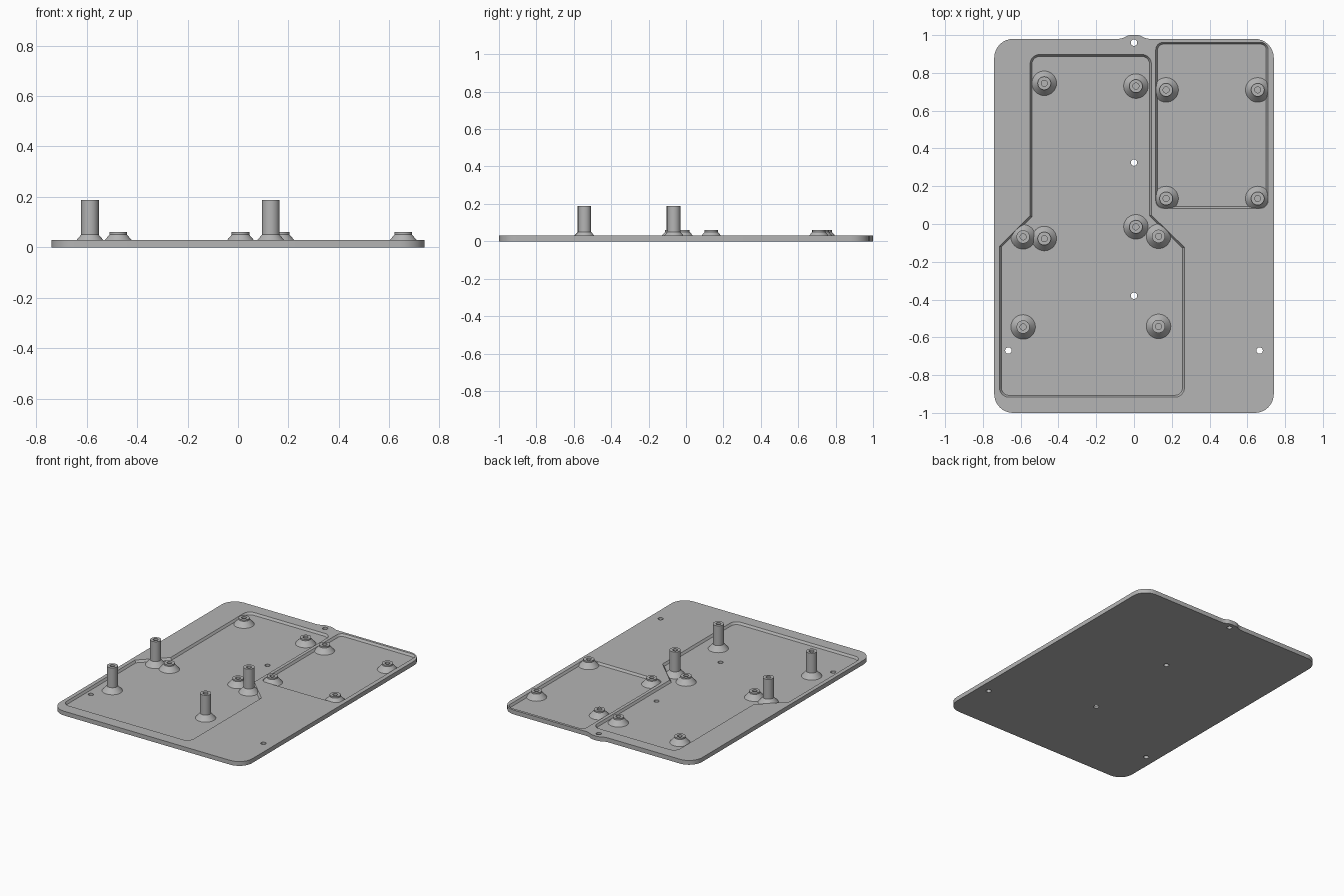
import bpy, bmesh, math
from mathutils import Vector

if "Cube" in bpy.data.objects:
    bpy.data.objects.remove(bpy.data.objects["Cube"])

TOP, FLOOR, DRAFT = 0.03, 0.015, 0.01

grey = bpy.data.materials.new("plate grey")
grey.diffuse_color = (0.46, 0.46, 0.46, 1)
grey.use_nodes = True
grey.node_tree.nodes["Principled BSDF"].inputs["Base Color"].default_value = grey.diffuse_color


def rounded(corners, inset=0.0, steps=8):
    """Counter-clockwise outline from (x, y, radius) corners, moved inward and filleted."""
    pts = [Vector(c[:2]) for c in corners]
    n = len(pts)
    moved = []
    for i in range(n):
        a = (pts[i] - pts[i - 1]).normalized()
        b = (pts[(i + 1) % n] - pts[i]).normalized()
        na, nb = Vector((-a.y, a.x)), Vector((-b.y, b.x))
        moved.append(pts[i] + (na + nb) * (inset / (1 + na.dot(nb))))
    out = []
    for i, p in enumerate(moved):
        r = corners[i][2]
        if r == 0:
            out.append(p)
            continue
        r -= inset
        a = (p - moved[i - 1]).normalized()
        b = (moved[(i + 1) % n] - p).normalized()
        turn = a.angle_signed(b) * -1
        side = 1 if turn > 0 else -1
        start = p - a * r * math.tan(abs(turn) / 2)
        centre = start + Vector((-a.y, a.x)) * r * side
        arm = start - centre
        for k in range(steps + 1):
            t = turn * k / steps
            c, s = math.cos(t), math.sin(t)
            out.append(centre + Vector((arm.x * c - arm.y * s, arm.x * s + arm.y * c)))
    return out


def loft(name, layers):
    """Closed solid through a stack of (outline, z) layers with equal point counts."""
    bm = bmesh.new()
    rings = [[bm.verts.new((p[0], p[1], z)) for p in line] for line, z in layers]
    n = len(rings[0])
    for lo, hi in zip(rings, rings[1:]):
        for i in range(n):
            j = (i + 1) % n
            bm.faces.new((lo[i], lo[j], hi[j], hi[i]))
    bm.faces.new(rings[0][::-1])
    bm.faces.new(rings[-1])
    bmesh.ops.recalc_face_normals(bm, faces=bm.faces)
    me = bpy.data.meshes.new(name)
    bm.to_mesh(me)
    bm.free()
    ob = bpy.data.objects.new(name, me)
    bpy.context.collection.objects.link(ob)
    me.materials.append(grey)
    return ob


def circle(x, y, r, n=32):
    return [(x + r * math.cos(2 * math.pi * i / n), y + r * math.sin(2 * math.pi * i / n))
            for i in range(n)]


def smooth(ob):
    bpy.ops.object.select_all(action='DESELECT')
    ob.select_set(True)
    bpy.context.view_layer.objects.active = ob
    bpy.ops.object.shade_smooth_by_angle(angle=math.radians(25))


# Base plate with rounded corners and a small tab on the back edge
plate = loft("base_plate", [(rounded([
    (-0.74, -1, 0.1), (0.74, -1, 0.1), (0.74, 0.98, 0.1),
    (0.065, 0.98, 0.08), (0.03, 1.0, 0.06), (-0.03, 1.0, 0.06), (-0.065, 0.98, 0.08),
    (-0.74, 0.98, 0.1)]), z) for z in (0, TOP)])

# Shallow pockets with sloped walls
main_pocket = [(-0.712, -0.917, 0.05), (0.267, -0.917, 0.05), (0.267, -0.123, 0),
               (0.092, 0.047, 0), (0.092, 0.897, 0.05), (-0.55, 0.897, 0.05),
               (-0.55, 0.043, 0), (-0.712, -0.117, 0)]
side_pocket = [(0.115, 0.083, 0.04), (0.71, 0.083, 0.04), (0.71, 0.962, 0.04),
               (0.115, 0.962, 0.04)]
cutters = [loft("pocket_cutter", [(rounded(c, DRAFT), FLOOR), (rounded(c), TOP),
                                  (rounded(c), TOP + 0.03)])
           for c in (main_pocket, side_pocket)]

# Through holes
for x, y in [(0, 0.96), (0, 0.325), (0, -0.38), (-0.665, -0.67), (0.665, -0.67)]:
    cutters.append(loft("hole_cutter", [(circle(x, y, 0.017, 20), z) for z in (-0.02, 0.06)]))

bpy.context.view_layer.objects.active = plate
for cut in cutters:
    mod = plate.modifiers.new("cut", 'BOOLEAN')
    mod.operation, mod.solver, mod.object = 'DIFFERENCE', 'EXACT', cut
    bpy.ops.object.modifier_apply(modifier=mod.name)
    bpy.data.objects.remove(cut)
smooth(plate)


# Standoffs: flared foot, straight post and a blind screw hole
def standoff(name, x, y, top):
    profile = [(0.065, FLOOR - 0.002), (0.065, FLOOR), (0.035, 0.05), (0.035, top),
               (0.016, top), (0.016, 0.025)]
    smooth(loft(name, [(circle(x, y, r), z) for r, z in profile]))


for x, y in [(-0.475, 0.745), (0.01, 0.73), (0.17, 0.71), (0.655, 0.71),
             (0.17, 0.135), (0.655, 0.135), (0.01, -0.015), (-0.475, -0.077)]:
    standoff("short_standoff", x, y, 0.06)
for x, y in [(-0.587, -0.068), (0.13, -0.065), (-0.587, -0.545), (0.13, -0.542)]:
    standoff("tall_standoff", x, y, 0.188)
